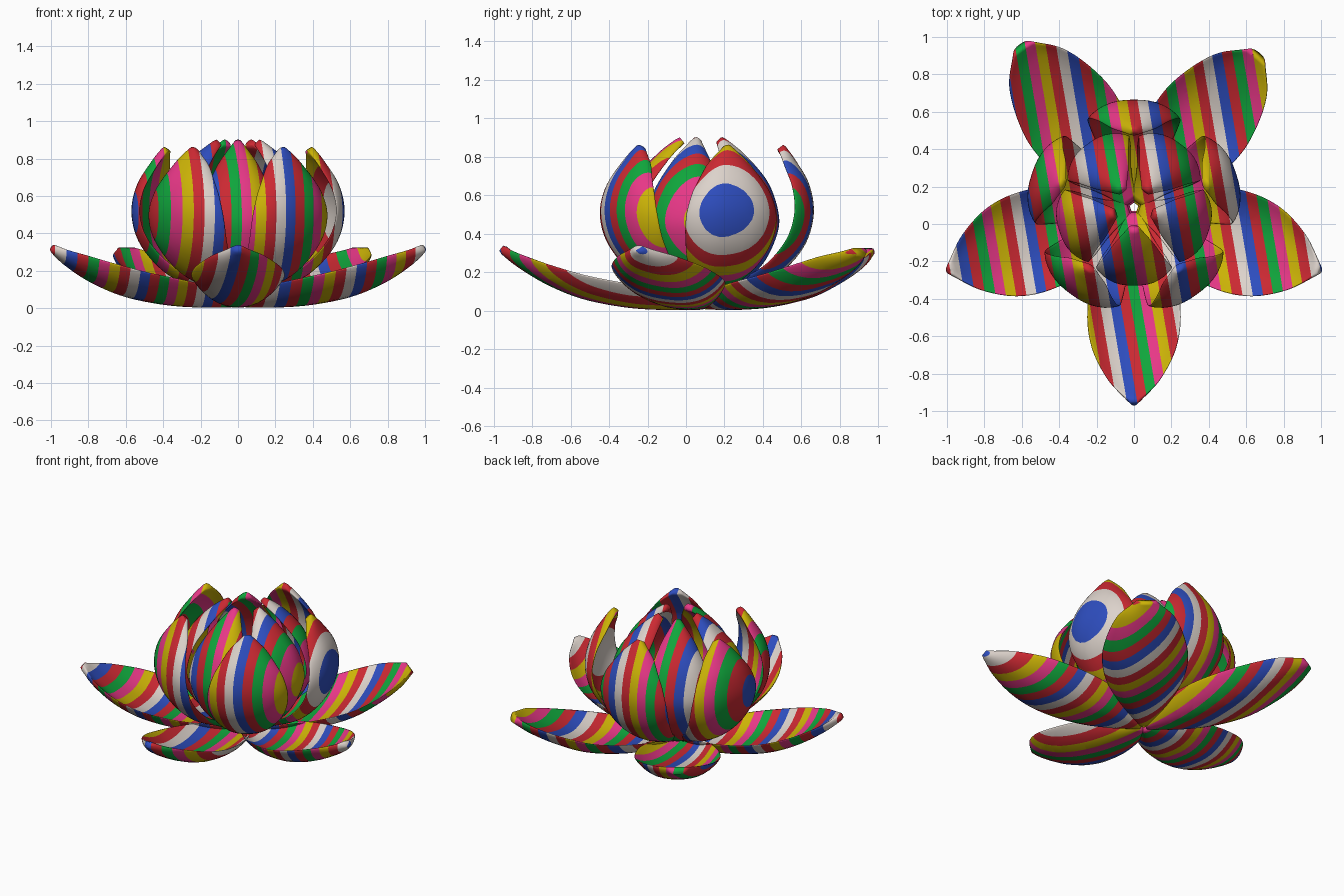
import bpy, bmesh, math
from mathutils import Vector

if "Cube" in bpy.data.objects:
    bpy.data.objects.remove(bpy.data.objects["Cube"])

CENTRE = Vector((0, 0.09, 0))      # axis of the flower
TILT = 0.17                        # stripes follow x + TILT*y
STRIPE = 0.055                     # width of one stripe
START = -0.172 - 5.5 * STRIPE      # where one colour cycle begins

# One material per colour
COLOURS = {
    "green": (0.005, 0.38, 0.045), "magenta": (0.83, 0.04, 0.25),
    "yellow": (0.6, 0.45, 0.002), "red": (0.6, 0.022, 0.032),
    "white": (0.72, 0.65, 0.6), "blue": (0.027, 0.075, 0.52),
}
MATS = []
for name, rgb in COLOURS.items():
    m = bpy.data.materials.new(name)
    m.diffuse_color = (*rgb, 1)
    m.use_nodes = True
    m.node_tree.nodes["Principled BSDF"].inputs["Base Color"].default_value = m.diffuse_color
    MATS.append(m)
CYCLE = [0, 1, 2, 3, 4, 5, 3]      # material order of the seven stripes


def spline(pts, t):
    """Catmull-Rom point at t in 0..1 through tuples of any length."""
    n = len(pts) - 1
    i = min(int(t * n), n - 1)
    u = t * n - i
    b, c = pts[i], pts[i + 1]
    a = pts[i - 1] if i > 0 else [2 * p - q for p, q in zip(b, c)]
    d = pts[i + 2] if i + 2 <= n else [2 * q - p for p, q in zip(b, c)]
    return [0.5 * (2 * q + (r - p) * u + (2 * p - 5 * q + 4 * r - s) * u * u
                   + (3 * q - p - 3 * r + s) * u ** 3)
            for p, q, r, s in zip(a, b, c, d)]


def coord(p):
    return p.x + TILT * p.y


def paint_stripes(bm):
    """Cut along every stripe border, then colour faces by stripe number."""
    vals = [coord(v.co) for v in bm.verts]
    lo = math.floor((min(vals) - START) / STRIPE)
    hi = math.ceil((max(vals) - START) / STRIPE)
    for k in range(lo, hi + 1):
        bmesh.ops.bisect_plane(
            bm, geom=bm.verts[:] + bm.edges[:] + bm.faces[:], dist=1e-5,
            plane_co=(START + k * STRIPE, 0, 0), plane_no=(1, TILT, 0))
    for f in bm.faces:
        k = math.floor((coord(f.calc_center_median()) - START) / STRIPE)
        f.material_index = CYCLE[k % 7]


def petal(name, profile, degrees, cups, wide=1.0, thick=0.024, rows=40, ring=36):
    """Loft a cupped lens section along a profile of (radius, height, half width)."""
    a = math.radians(degrees)
    out = Vector((math.cos(a), math.sin(a), 0))
    side = Vector((-math.sin(a), math.cos(a), 0))
    up = Vector((0, 0, 1))
    bm = bmesh.new()
    loops = []
    for i in range(rows + 1):
        t = i / rows
        r, z, w = spline(profile, t)
        w = max(w * wide, 0.008)
        r0, z0, _ = spline(profile, max(t - 0.01, 0))
        r1, z1, _ = spline(profile, min(t + 0.01, 1))
        # the inner side of the petal
        nor = (up * (r1 - r0) - out * (z1 - z0)).normalized()
        cup = cups[0] + (cups[1] - cups[0]) * t
        th = min(thick, w * 0.8)
        loop = []
        for j in range(ring):
            b = 2 * math.pi * j / ring
            v = math.cos(b)
            p = (CENTRE + out * r + up * z + side * (w * v)
                 + nor * (cup * w * abs(v) ** 2.7 + th * math.sin(b)))
            p.z = max(p.z, 0)
            loop.append(bm.verts.new(p))
        loops.append(loop)
    for l0, l1 in zip(loops, loops[1:]):
        for j in range(ring):
            k = (j + 1) % ring
            bm.faces.new((l0[j], l0[k], l1[k], l1[j]))
    bm.faces.new(loops[0][::-1])
    bm.faces.new(loops[-1])
    bmesh.ops.recalc_face_normals(bm, faces=bm.faces[:])
    paint_stripes(bm)
    for f in bm.faces:
        f.smooth = True
    me = bpy.data.meshes.new(name)
    bm.to_mesh(me)
    bm.free()
    for m in MATS:
        me.materials.append(m)
    ob = bpy.data.objects.new(name, me)
    bpy.context.collection.objects.link(ob)


# Profiles: (radius, height, half width) from base to tip
OPEN = [(0.02, 0.03, 0.04), (0.2, 0.027, 0.16), (0.4, 0.04, 0.228),
        (0.62, 0.083, 0.25), (0.8, 0.155, 0.222), (0.95, 0.245, 0.138),
        (1.05, 0.325, 0.02)]
OPEN_BLUNT = OPEN[:5] + [(0.95, 0.235, 0.16), (1.05, 0.305, 0.055)]
MIDDLE = [(0.05, 0.06, 0.04), (0.2, 0.12, 0.12), (0.37, 0.2, 0.195),
          (0.5, 0.34, 0.24), (0.55, 0.5, 0.245), (0.527, 0.65, 0.205),
          (0.455, 0.775, 0.12), (0.4, 0.85, 0.025)]
INNER = [(0.04, 0.06, 0.04), (0.18, 0.13, 0.1), (0.31, 0.25, 0.17),
         (0.385, 0.4, 0.2), (0.39, 0.52, 0.2), (0.335, 0.67, 0.17),
         (0.22, 0.8, 0.105), (0.11, 0.885, 0.025)]

# Low spread petals: profile, direction, width factor
SPREAD = [(OPEN, -90, 1.0), (OPEN, -18.8, 1.1), (OPEN_BLUNT, 51, 1.06),
          (OPEN_BLUNT, 125, 1.06), (OPEN, 198.8, 1.1)]
for i, (prof, ang, wide) in enumerate(SPREAD):
    petal(f"open_petal_{i + 1}", prof, ang, (0.52, 0.28), wide)
# Upright outer ring
for i in range(5):
    petal(f"middle_petal_{i + 1}", MIDDLE, 90 + 72 * i, (0.3, 0.32))
# Closed inner ring
for i in range(5):
    petal(f"inner_petal_{i + 1}", INNER, -90 + 72 * i, (0.35, 0.38))
